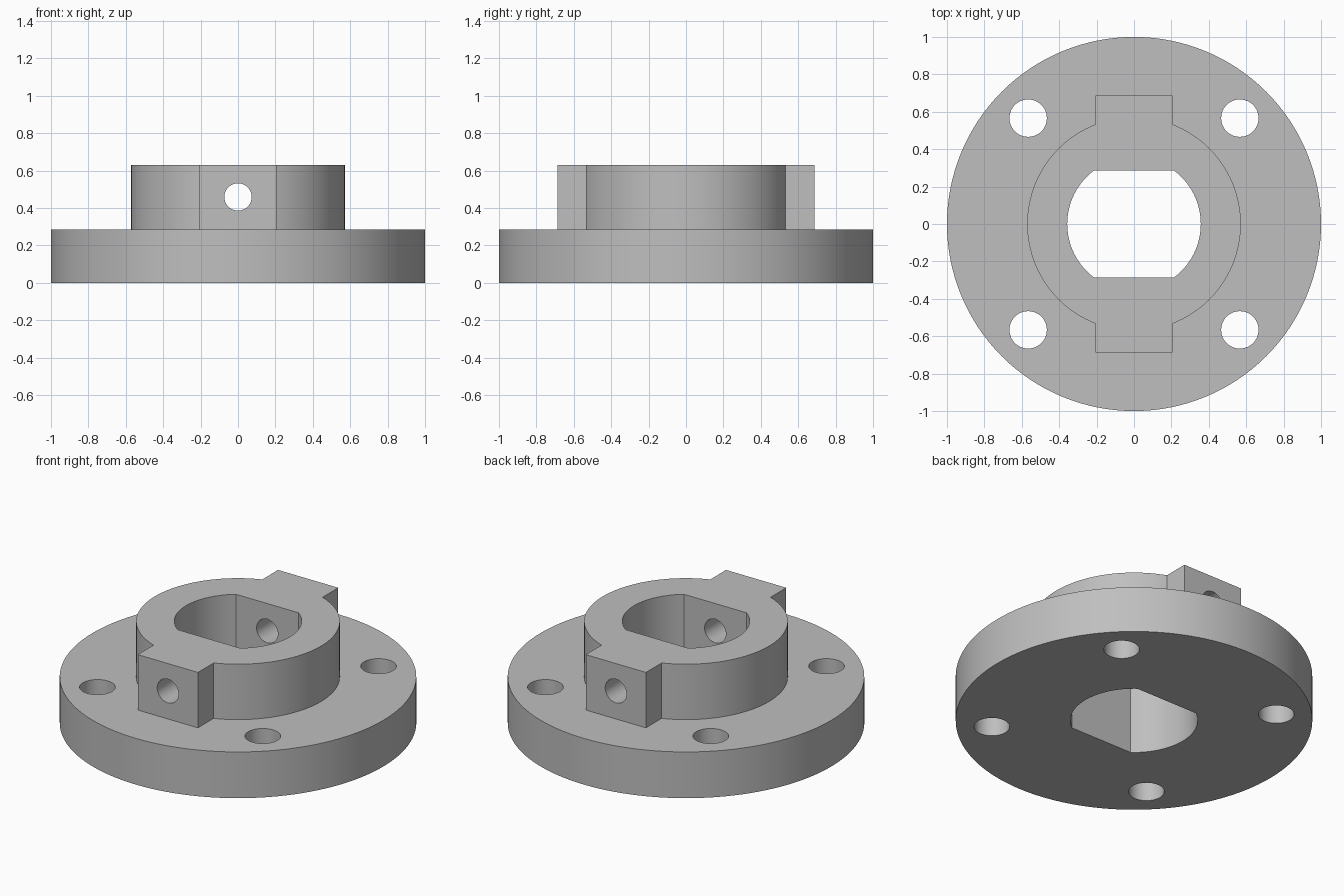
import bpy
import bmesh
from math import asin, cos, sin, pi, radians
from mathutils import Matrix

cube = bpy.data.objects.get("Cube")
if cube:
    bpy.data.objects.remove(cube, do_unlink=True)

# Main dimensions
FLANGE_TOP, HUB_TOP = 0.286, 0.629
HUB_R, LUG_X, LUG_Y = 0.571, 0.206, 0.686
BORE_R, FLAT_Y = 0.357, 0.286
BOLT_POS, BOLT_R = 0.566, 0.1
PIN_R, PIN_Z = 0.073, 0.459

steel = bpy.data.materials.new("plain grey metal")
steel.use_nodes = True
grey = (0.52, 0.52, 0.52, 1)
steel.diffuse_color = grey
steel.node_tree.nodes["Principled BSDF"].inputs["Base Color"].default_value = grey


def arc(radius, start, end, steps):
    return [(radius * cos(start + (end - start) * i / steps),
             radius * sin(start + (end - start) * i / steps)) for i in range(steps + 1)]


def circle(radius, steps):
    return arc(radius, 0, 2 * pi, steps)[:-1]


def prism(name, profile, bottom, top, matrix=Matrix()):
    """Extrude a closed counter-clockwise outline along z, then place it."""
    bm = bmesh.new()
    face = bm.faces.new([bm.verts.new((x, y, bottom)) for x, y in profile])
    new = bmesh.ops.extrude_face_region(bm, geom=[face])["geom"]
    raised = [v for v in new if isinstance(v, bmesh.types.BMVert)]
    bmesh.ops.translate(bm, verts=raised, vec=(0, 0, top - bottom))
    bmesh.ops.recalc_face_normals(bm, faces=bm.faces)
    bm.transform(matrix)
    mesh = bpy.data.meshes.new(name)
    bm.to_mesh(mesh)
    bm.free()
    mesh.materials.append(steel)
    obj = bpy.data.objects.new(name, mesh)
    bpy.context.collection.objects.link(obj)
    return obj


def combine(target, tool, operation):
    mod = target.modifiers.new(tool.name, 'BOOLEAN')
    mod.operation, mod.solver, mod.object = operation, 'EXACT', tool
    bpy.context.view_layer.objects.active = target
    bpy.ops.object.modifier_apply(modifier=mod.name)
    bpy.data.objects.remove(tool, do_unlink=True)


# Round base with the lugged collar on top
flange = prism("flange_hub", circle(1, 128), 0, FLANGE_TOP)
edge = pi / 2 - asin(LUG_X / HUB_R)
right_half = arc(HUB_R, -edge, edge, 48) + [(LUG_X, LUG_Y)]
collar_outline = [(LUG_X, -LUG_Y)] + right_half
collar_outline += [(-x, -y) for x, y in collar_outline]
combine(flange, prism("collar", collar_outline, FLANGE_TOP / 2, HUB_TOP), 'UNION')

# Double-flat bore
corner = asin(FLAT_Y / BORE_R)
bore_outline = arc(BORE_R, -corner, corner, 40)
bore_outline += [(-x, -y) for x, y in bore_outline]
combine(flange, prism("bore_cutter", bore_outline, -0.2, 1), 'DIFFERENCE')

# Four bolt holes
for sx in (-1, 1):
    for sy in (-1, 1):
        place = Matrix.Translation((sx * BOLT_POS, sy * BOLT_POS, 0))
        combine(flange, prism("bolt_cutter", circle(BOLT_R, 48), -0.2, 0.5, place), 'DIFFERENCE')

# Cross pin hole through both lugs
place = Matrix.Translation((0, 0, PIN_Z)) @ Matrix.Rotation(pi / 2, 4, 'X')
combine(flange, prism("pin_cutter", circle(PIN_R, 48), -0.9, 0.9, place), 'DIFFERENCE')

# Smooth the round walls, keep the edges crisp
bpy.ops.object.select_all(action='DESELECT')
flange.select_set(True)
bpy.context.view_layer.objects.active = flange
bpy.ops.object.shade_smooth_by_angle(angle=radians(25))
